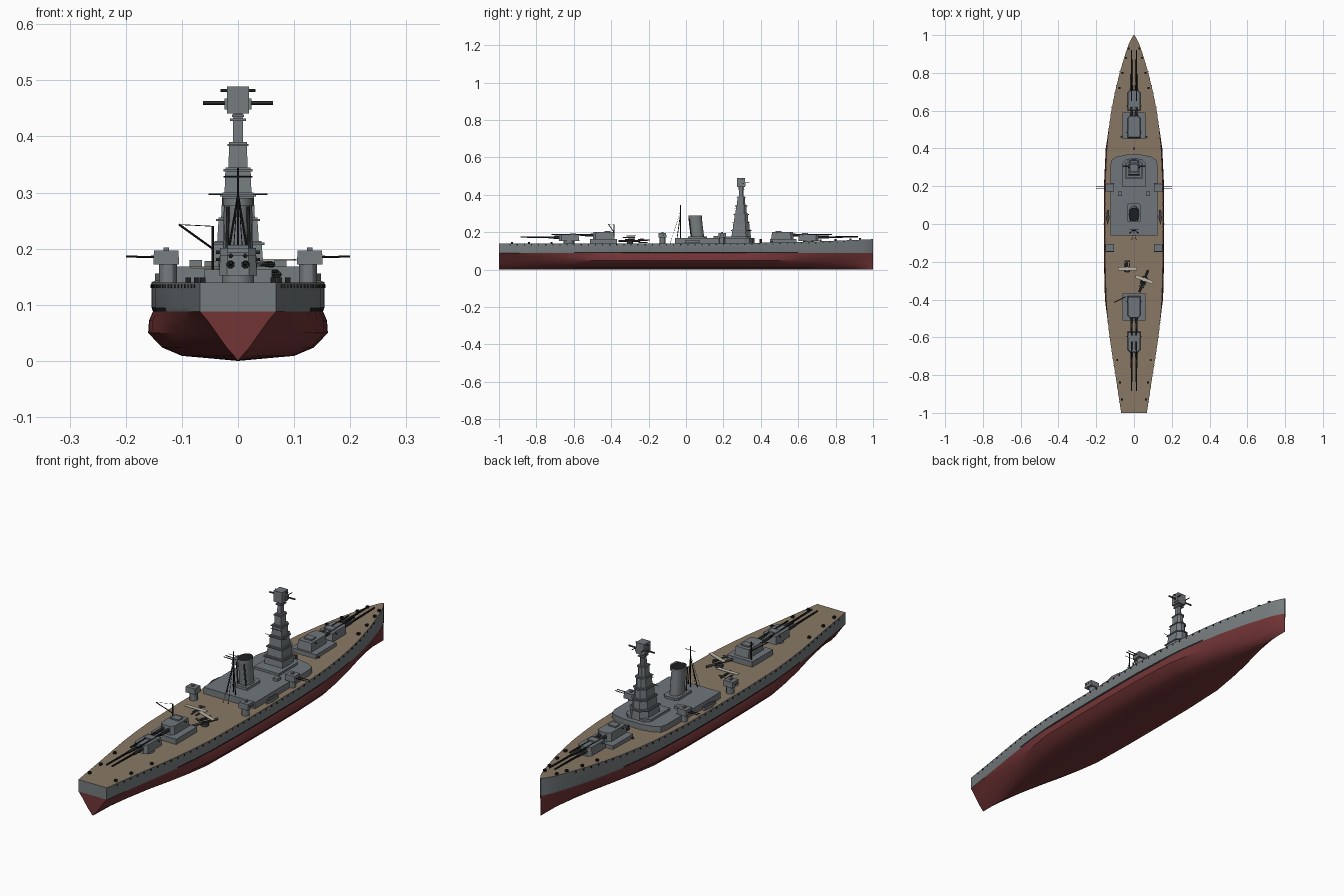
import bpy, bmesh, math
from mathutils import Vector

if "Cube" in bpy.data.objects:
    bpy.data.objects.remove(bpy.data.objects["Cube"])


def material(name, r, g, b):
    m = bpy.data.materials.new(name)
    m.use_nodes = True
    m.diffuse_color = (r, g, b, 1)
    m.node_tree.nodes["Principled BSDF"].inputs["Base Color"].default_value = (r, g, b, 1)
    m.node_tree.nodes["Principled BSDF"].inputs["Roughness"].default_value = 0.7
    return m


GREY = material("hull grey", 0.18, 0.2, 0.21)
RED = material("underwater red", 0.17, 0.035, 0.037)
WOOD = material("wood deck", 0.25, 0.19, 0.13)
STEEL = material("steel deck grey", 0.16, 0.18, 0.2)
BLACK = material("black", 0.012, 0.013, 0.014)
DARK = material("dark gunmetal", 0.045, 0.05, 0.053)
CANVAS = material("pale canvas", 0.5, 0.46, 0.38)


def finish(name, bm, *mats, smooth=False):
    bmesh.ops.recalc_face_normals(bm, faces=bm.faces[:])
    mesh = bpy.data.meshes.new(name)
    bm.to_mesh(mesh)
    bm.free()
    for m in mats:
        mesh.materials.append(m)
    ob = bpy.data.objects.new(name, mesh)
    bpy.context.collection.objects.link(ob)
    if smooth:
        bpy.ops.object.select_all(action="DESELECT")
        ob.select_set(True)
        bpy.context.view_layer.objects.active = ob
        bpy.ops.object.shade_smooth_by_angle(angle=math.radians(30))
    return ob


def prism(name, mat, outline, z0, z1, taper=1.0, top=None, shift=0.0, smooth=False):
    """Extrude an outline upward, tapering about its centre and raking along y."""
    bm = bmesh.new()
    cx = sum(p[0] for p in outline) / len(outline)
    cy = sum(p[1] for p in outline) / len(outline)
    low = [bm.verts.new((x, y, z0)) for x, y in outline]
    high = [bm.verts.new((cx + (x - cx) * taper, cy + (y - cy) * taper + shift, z1)) for x, y in outline]
    n = len(outline)
    for i in range(n):
        bm.faces.new((low[i], low[(i + 1) % n], high[(i + 1) % n], high[i]))
    bm.faces.new(low[::-1])
    bm.faces.new(high).material_index = 1 if top else 0
    return finish(name, bm, mat, *([top] if top else []), smooth=smooth)


def rect(x, y, hx, hy, cut=0.0):
    """Rectangle whose +y corners are cut by the given amount."""
    pts = [(x - hx, y - hy), (x + hx, y - hy)]
    if cut:
        return pts + [(x + hx, y + hy - cut), (x + hx - cut, y + hy), (x - hx + cut, y + hy), (x - hx, y + hy - cut)]
    return pts + [(x + hx, y + hy), (x - hx, y + hy)]


def oval(x, y, rx, ry, n=20):
    return [(x + rx * math.cos(math.tau * i / n), y + ry * math.sin(math.tau * i / n)) for i in range(n)]


def rod(name, mat, a, b, r, r2=None, n=8):
    bm = bmesh.new()
    a, b = Vector(a), Vector(b)
    bmesh.ops.create_cone(bm, cap_ends=True, segments=n, radius1=r, radius2=r2 or r, depth=(b - a).length)
    ob = finish(name, bm, mat, smooth=True)
    ob.location = (a + b) / 2
    ob.rotation_euler = (b - a).to_track_quat("Z", "Y").to_euler()
    return ob


def deck(y):
    return 0.14 + 0.023 * max(0, y) ** 2


# Hull: stations of y, half breadth and fullness, lofted from V to bulged sections
stations = [(-1, .068, 0), (-.9, .083, .15), (-.8, .098, .35), (-.7, .114, .55), (-.6, .129, .75),
            (-.5, .14, .9), (-.4, .148, 1), (-.2, .153, 1), (0, .154, 1), (.2, .153, 1), (.4, .144, 1),
            (.5, .134, .9), (.6, .12, .78), (.7, .1, .62), (.8, .076, .45), (.9, .046, .3), (.95, .029, .2),
            (.98, .015, .1), (1, .002, 0)]
V_SHAPE = [0, .1, .3, .57, .8, 1, 1, 1]
BULGE = [0, .65, .88, 1.04, 1.03, .985, 1, 1]
LEVELS = [0, .009, .024, .05, .072, .088, .095]
bm = bmesh.new()
rings = []
for y, w, k in stations:
    half = [(w * (v + (b - v) * k), z) for v, b, z in zip(V_SHAPE, BULGE, LEVELS + [deck(y)])]
    pts = [(-x, z) for x, z in half[:0:-1]] + half
    rings.append([bm.verts.new((x, y, z)) for x, z in pts])
rows = len(rings[0])
for s in range(len(rings) - 1):
    for i in range(rows):
        j = (i + 1) % rows
        f = bm.faces.new((rings[s][i], rings[s][j], rings[s + 1][j], rings[s + 1][i]))
        z = f.calc_center_median().z
        belt = abs(stations[s][0] + .05) < .6
        f.material_index = 2 if j == 0 else 0 if z > .1 else (3 if belt else 0) if z > .088 else 1
# Transom and stem caps, split at the waterline
for r in (rings[0], rings[-1]):
    for i in range(rows // 2):
        quad = [r[i], r[i + 1], r[rows - 2 - i], r[rows - 1 - i]]
        f = bm.faces.new(list(dict.fromkeys(quad)))
        f.material_index = 0 if f.calc_center_median().z > .088 else 1
finish("hull", bm, GREY, RED, WOOD, BLACK, smooth=True)


def half_breadth(y):
    for (y0, w0, _), (y1, w1, _) in zip(stations, stations[1:]):
        if y0 <= y <= y1:
            return w0 + (w1 - w0) * (y - y0) / (y1 - y0)


# Portholes and bollards along the deck edge
bm = bmesh.new()
for i in range(48):
    y = -.94 + i * .038
    for side in (-1, 1):
        c = bmesh.ops.create_cube(bm, size=.006)["verts"]
        bmesh.ops.translate(bm, verts=c, vec=(side * (half_breadth(y) - .001), y, deck(y) - .007))
for y in (-.93, -.84, -.72, .72, .8, .88, .93):
    for side in (-1, 1):
        c = bmesh.ops.create_cube(bm, size=.01)["verts"]
        bmesh.ops.translate(bm, verts=c, vec=(side * half_breadth(y) * .8, y, deck(y) + .004))
finish("portholes_and_bollards", bm, BLACK)

# Main deckhouse with rounded front
house = [(-.125, -.06), (.125, -.06), (.125, .31), (.118, .34), (.09, .357), (.04, .367),
         (-.04, .367), (-.09, .357), (-.118, .34), (-.125, .31)]
prism("deckhouse", GREY, house, .13, .168, top=STEEL)
prism("bridge_base", GREY, rect(0, .27, .06, .075, .02), .166, .178, top=STEEL)

# Stepped control tower
tiers = [(.045, .052, .172, .214), (.037, .045, .214, .256), (.03, .038, .256, .3),
         (.024, .03, .3, .345), (.017, .022, .345, .39), (.009, .013, .39, .442)]
for i, (hx, hy, z0, z1) in enumerate(tiers):
    prism(f"tower_tier_{i}", GREY, rect(0, .295, hx, hy, hx * .6), z0, z1, taper=.93, top=STEEL)
    prism(f"tower_ledge_{i}", STEEL, rect(0, .295, hx + .002, hy + .003, hx * .6), z1 - .007, z1 - .003)
prism("tower_ledge_top", STEEL, rect(0, .295, .014, .018), .428, .432)
prism("director_house", GREY, rect(0, .295, .02, .021), .441, .489, top=STEEL)
rod("main_rangefinder", DARK, (-.062, .305, .46), (.062, .305, .46), .0035)
rod("upper_rangefinder", DARK, (-.031, .3, .482), (.031, .3, .482), .0025)
for s in (-1, 1):
    prism("rangefinder_housing", GREY, rect(s * .02, .305, .004, .012), .448, .468)
    rod("director_arm", DARK, (s * .02, .315, .465), (s * .022, .34, .465), .002)
rod("tower_yard", DARK, (-.026, .262, .328), (.026, .262, .328), .0015)
rod("signal_yard", DARK, (-.053, .262, .297), (.053, .262, .297), .001)

# Funnel with dark cap
prism("funnel", GREY, oval(0, .062, .027, .036), .165, .284, taper=.93, shift=-.012, smooth=True)
prism("funnel_cap", GREY, oval(0, .05, .028, .036), .276, .29, top=BLACK, smooth=True)
prism("funnel_base", GREY, rect(0, .062, .035, .05, .012), .166, .178, top=STEEL)
for s in (-1, 1):
    rod("funnel_pipe", DARK, (s * .02, .028, .17), (s * .018, .016, .275), .003)
    prism("vent_house", GREY, rect(s * .075, .16, .011, .012), .166, .18, top=STEEL)

# Tripod mast
rod("mast", BLACK, (0, -.03, .165), (0, -.03, .345), .0022)
for s in (-1, 1):
    rod("mast_leg", BLACK, (s * .022, -.048, .165), (0, -.03, .295), .002)
    rod("mast_stay", BLACK, (s * .012, -.085, .14), (0, -.03, .31), .0007, n=4)
rod("mast_yard", BLACK, (-.025, -.03, .328), (.025, -.03, .328), .001)


# Main turrets: d is the firing direction, muzzle is the barrel tip
def turret(name, y, d, z, muzzle, hx=.034, hy=.055, h=.036):
    prism(name + "_barbette", GREY, oval(0, y, hx * .85, hx * .85), .13, z + .002, smooth=True)
    outline = [(x, y + d * (v - y)) for x, v in rect(0, y, hx, hy, .014)]
    prism(name + "_house", GREY, outline, z, z + h, taper=.93, top=STEEL)
    prism(name + "_roof_hatch", STEEL, rect(0, y - d * .02, hx * .55, .016), z + h, z + h + .006)
    rod(name + "_rangefinder", DARK, (-hx - .005, y - d * .03, z + h * .8),
        (hx + .005, y - d * .03, z + h * .8), .003)
    for s in (-1, 1):
        start = y + d * hy * .9
        gz = z + h * .55
        rod(name + "_gun_sleeve", DARK, (s * .013, start, gz), (s * .013, start + d * .06, gz), .0075, .006, 10)
        rod(name + "_gun", BLACK, (s * .013, start, gz), (s * .013, muzzle, gz + .003), .005, .0036, 10)


turret("bow_turret", .655, 1, .153, .92)
turret("upper_bow_turret", .515, 1, .165, .78, hy=.06)
turret("stern_turret", -.625, -1, .152, -.885)
turret("upper_stern_turret", -.44, -1, .165, -.72, hy=.058)
prism("bow_turret_platform", GREY, rect(0, .52, .061, .07), .13, .163, top=STEEL)
prism("stern_turret_platform", GREY, rect(0, -.44, .061, .072), .13, .163, top=STEEL)

# Secondary side mounts
for y, reach in ((.193, .2), (-.126, .155)):
    for s in (-1, 1):
        prism("side_mount_base", GREY, oval(s * .125, y, .016, .016, 12), .135, .174, smooth=True)
        prism("side_mount", GREY, rect(s * .128, y, .023, .021), .172, .197, taper=.95, top=STEEL)
        prism("side_mount_hatch", STEEL, rect(s * .128, y, .005, .006), .197, .202)
        for gy in (-.007, .007):
            rod("side_gun", BLACK, (s * .145, y + gy, .185), (s * reach, y + gy, .186), .0018)

# Light guns and boats beside the funnel and deckhouse
for s in (-1, 1):
    prism("ship_boat", GREY, [(s * .14, -.005), (s * .148, .03), (s * .143, .075), (s * .133, .075), (s * .13, .03)],
          .142, .156, top=DARK)
    rod("breakwater", DARK, (s * .02, .455, .15), (s * .07, .462, .15), .0035)
rod("forward_vent", DARK, (0, .4, .142), (0, .4, .165), .006)

# Crane by the aft turret
rod("crane_post", BLACK, (-.045, -.385, .14), (-.045, -.385, .24), .0025)
rod("crane_boom", BLACK, (-.045, -.385, .2), (-.105, -.415, .243), .002)
rod("crane_cable", BLACK, (-.045, -.385, .24), (-.105, -.415, .243), .0007, n=4)


# Catapult and floatplanes: a is the heading angle
def floatplane(x, y, z, a):
    parts = []
    parts.append(rod("plane_body", DARK, (0, -.032, 0), (0, .032, 0), .003, .006))
    parts.append(prism("plane_wing", CANVAS, rect(0, .012, .05, .009), .007, .0095))
    parts.append(prism("plane_tail", DARK, rect(0, -.028, .014, .005), .001, .003))
    for s in (-1, 1):
        parts.append(rod("plane_float", DARK, (s * .011, -.018, -.012), (s * .011, .028, -.012), .003))
    pivot = bpy.data.objects.new("floatplane", None)
    bpy.context.collection.objects.link(pivot)
    pivot.hide_render = True
    pivot.location = (x, y, z)
    pivot.rotation_euler.z = a
    for p in parts:
        p.parent = pivot


floatplane(.05, -.305, .172, math.radians(-20))
floatplane(-.035, -.225, .158, math.radians(180))
rod("catapult_base", DARK, (.05, -.3, .138), (.05, -.3, .152), .016, n=12)
rod("catapult_track", DARK, (.028, -.36, .154), (.074, -.245, .154), .0055, n=4)
